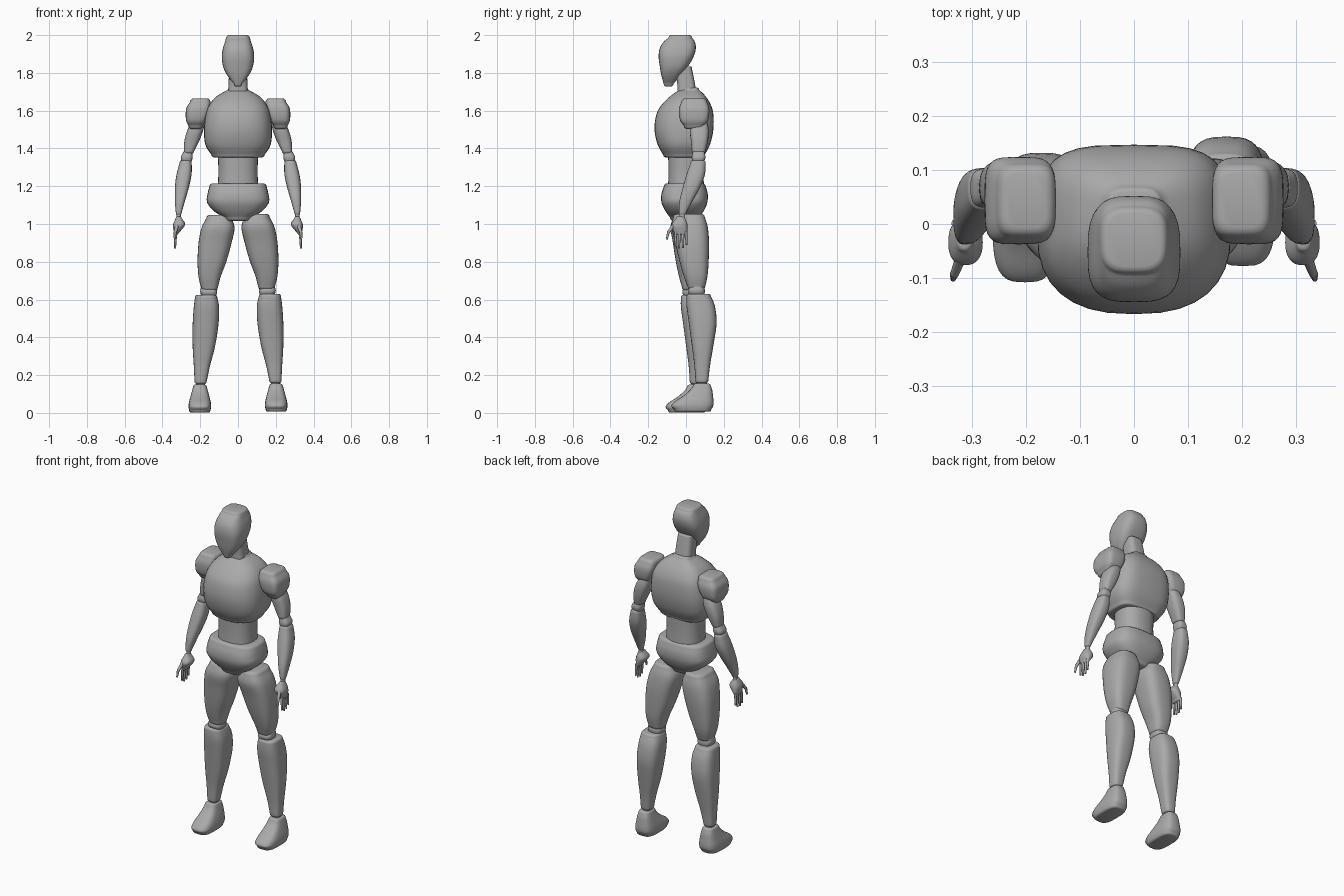
import bpy, bmesh, math
from mathutils import Vector

grey = bpy.data.materials.new("plain_grey")
grey.diffuse_color = (0.4, 0.4, 0.4, 1)
SIDES = 32
STEPS = 4


def catmull(a, b, c, d, t):
    return 0.5 * (2*b + (c - a)*t + (2*a - 5*b + 4*c - d)*t*t + (3*b - a - 3*c + d)*t**3)


def rounded_end(ring, r, direction):
    """Extra shrinking rings that round off an end, from edge to cap."""
    z, x0, x1, y0, y1 = ring
    out = []
    for deg in (30, 60, 85):
        i = r * (1 - math.cos(math.radians(deg)))
        out.append((z + direction * r * math.sin(math.radians(deg)), x0 + i, x1 - i, y0 + i, y1 - i))
    return out


def loft(name, rings, n=2.6, back=None, r=0.015, s=1, shift=None):
    """Loft rounded sections (z, x0, x1, y0, y1), ordered upwards; s mirrors x."""
    back = back or n
    path = []
    for i in range(len(rings) - 1):
        k = [rings[max(i - 1, 0)], rings[i], rings[i + 1], rings[min(i + 2, len(rings) - 1)]]
        for j in range(STEPS):
            path.append(tuple(catmull(*v, j / STEPS) for v in zip(*k)))
    path.append(rings[-1])
    path = rounded_end(path[0], r, -1)[::-1] + path + rounded_end(path[-1], r, 1)
    bm = bmesh.new()
    loops = []
    for z, x0, x1, y0, y1 in path:
        dy, dz = shift(z) if shift else (0, 0)
        loop = []
        for k in range(SIDES):
            a = 2 * math.pi * k / SIDES
            c, d = math.cos(a), math.sin(a)
            e = 2 / (back if d > 0 else n)
            x = (x0 + x1)/2 + (x1 - x0)/2 * math.copysign(abs(c)**e, c)
            y = (y0 + y1)/2 + (y1 - y0)/2 * math.copysign(abs(d)**e, d)
            loop.append(bm.verts.new((s * x, y + dy, z + dz)))
        loops.append(loop)
    for a, b in zip(loops, loops[1:]):
        for k in range(SIDES):
            m = (k + 1) % SIDES
            bm.faces.new((a[k], a[m], b[m], b[k]))
    bm.faces.new(loops[0])
    bm.faces.new(loops[-1])
    finish(name, bm)


def finish(name, bm):
    bmesh.ops.recalc_face_normals(bm, faces=bm.faces)
    for f in bm.faces:
        f.smooth = True
    me = bpy.data.meshes.new(name)
    bm.to_mesh(me)
    bm.free()
    me.materials.append(grey)
    bpy.context.collection.objects.link(bpy.data.objects.new(name, me))


def rod(name, p, q, r0, r1):
    """Tapered finger segment from p to q."""
    p, q = Vector(p), Vector(q)
    bm = bmesh.new()
    bmesh.ops.create_cone(bm, cap_ends=True, segments=10, radius1=r0, radius2=r1, depth=(q - p).length)
    bm.transform((q - p).to_track_quat('Z', 'Y').to_matrix().to_4x4())
    bmesh.ops.translate(bm, verts=bm.verts, vec=(p + q) / 2)
    finish(name, bm)


# Head and neck
loft("head", [
    (1.742, -.022, .022, -.118, -.066), (1.785, -.056, .056, -.13, -.03),
    (1.83, -.078, .078, -.138, .008), (1.885, -.086, .086, -.145, .04),
    (1.93, -.08, .08, -.139, .052), (1.965, -.069, .069, -.118, .047),
    (1.985, -.063, .063, -.093, .033)], n=3.2, r=0.015)
loft("neck", [
    (1.70, -.052, .052, -.045, .055), (1.75, -.05, .05, -.047, .046),
    (1.83, -.046, .046, -.065, .03)], n=3.5, r=0.005)

# Trunk
loft("chest", [
    (1.365, -.14, .14, -.12, .098), (1.42, -.173, .173, -.15, .127),
    (1.50, -.18, .18, -.167, .145), (1.58, -.171, .171, -.157, .145),
    (1.63, -.153, .153, -.13, .132), (1.675, -.115, .115, -.085, .105),
    (1.71, -.055, .055, -.037, .07)], n=2.5, back=3.6, r=0.012)
loft("abdomen", [
    (1.19, -.107, .107, -.095, .095), (1.28, -.104, .104, -.093, .093),
    (1.38, -.107, .107, -.095, .095)], n=2.4, r=0.005)
loft("pelvis", [
    (1.035, -.075, .075, -.085, .07), (1.07, -.13, .13, -.11, .095),
    (1.115, -.164, .164, -.13, .113), (1.16, -.161, .161, -.13, .115),
    (1.197, -.152, .152, -.118, .105)], n=3, r=0.018)

for side, s in (("left", 1), ("right", -1)):
    # One leg stands slightly further forward
    def leg_shift(z, s=s):
        if s > 0:
            return (0, 0.005)
        return (-0.03 * min(1, max(0, (1.05 - z) / 0.4)), 0)

    def part(name, rings, **kw):
        loft(side + "_" + name, rings, s=s, **kw)

    # Legs
    part("thigh", [
        (.665, .106, .196, .008, .102), (.72, .092, .209, -.012, .114),
        (.80, .062, .214, -.035, .12), (.90, .034, .209, -.058, .122),
        (.98, .018, .193, -.077, .115), (1.03, .035, .168, -.068, .1)],
        n=2.9, r=0.018, shift=leg_shift)
    part("knee", [
        (.615, .118, .19, .02, .095), (.64, .11, .2, .01, .1), (.665, .118, .195, .02, .095)],
        n=3, r=0.005, shift=leg_shift)
    part("shin", [
        (.165, .166, .23, .05, .118), (.25, .148, .234, .044, .128),
        (.35, .122, .24, .031, .145), (.47, .103, .24, .015, .162),
        (.56, .1, .234, .003, .153), (.613, .11, .227, .003, .132)],
        n=2.9, r=0.012, shift=leg_shift)
    part("ankle", [(.13, .175, .222, .06, .11), (.17, .175, .222, .06, .11)],
        r=0.004, shift=leg_shift)
    part("foot", [
        (.014, .146, .259, -.065, .134), (.032, .142, .262, -.078, .144),
        (.055, .144, .26, -.06, .146), (.085, .151, .252, -.015, .143),
        (.115, .159, .244, .02, .139), (.137, .165, .238, .036, .132)],
        n=3.2, r=0.013, shift=leg_shift)

    # Arms, leaning outwards
    part("shoulder", [
        (1.522, .187, .263, -.012, .095), (1.545, .171, .274, -.03, .115),
        (1.58, .155, .277, -.037, .123), (1.615, .146, .273, -.036, .123),
        (1.645, .145, .255, -.025, .112)], n=4.2, r=0.02)
    part("upper_arm", [
        (1.385, .232, .287, .031, .103), (1.44, .205, .284, .026, .116),
        (1.50, .183, .267, .02, .12), (1.55, .175, .24, .03, .11)], n=2.8, r=0.012)
    part("elbow", [
        (1.325, .248, .296, .036, .093), (1.352, .24, .303, .03, .103),
        (1.38, .242, .29, .036, .098)], n=3, r=0.005)
    part("forearm", [
        (1.058, .299, .329, -.038, .0), (1.12, .281, .334, -.035, .034),
        (1.19, .261, .334, -.018, .073), (1.26, .246, .326, .002, .1),
        (1.325, .245, .309, .024, .104)], n=2.6, r=0.012)
    part("wrist", [(1.025, .303, .325, -.035, -.005), (1.065, .303, .325, -.035, -.005)], r=0.003)
    part("palm", [
        (.952, .314, .338, -.062, .006), (.985, .286, .344, -.075, .008),
        (1.005, .281, .341, -.073, .006), (1.03, .298, .33, -.052, -.005)],
        n=2.4, r=0.01)

    # Fingers and thumb
    for i, (y, z) in enumerate(((-.058, .882), (-.037, .871), (-.016, .874), (.003, .89))):
        rod(f"{side}_finger_{i + 1}", (s * .33, y * .9 - .002, .96), (s * .333, y, z), .0085, .005)
    rod(side + "_thumb", (s * .32, -.06, 1.0), (s * .333, -.094, .955), .011, .008)
    rod(side + "_thumb_tip", (s * .333, -.092, .96), (s * .335, -.102, .918), .008, .005)

# Smooth shading with the few hard edges kept
bpy.ops.object.select_all(action='SELECT')
bpy.context.view_layer.objects.active = bpy.context.selected_objects[0]
bpy.ops.object.shade_smooth_by_angle(angle=math.radians(50))
